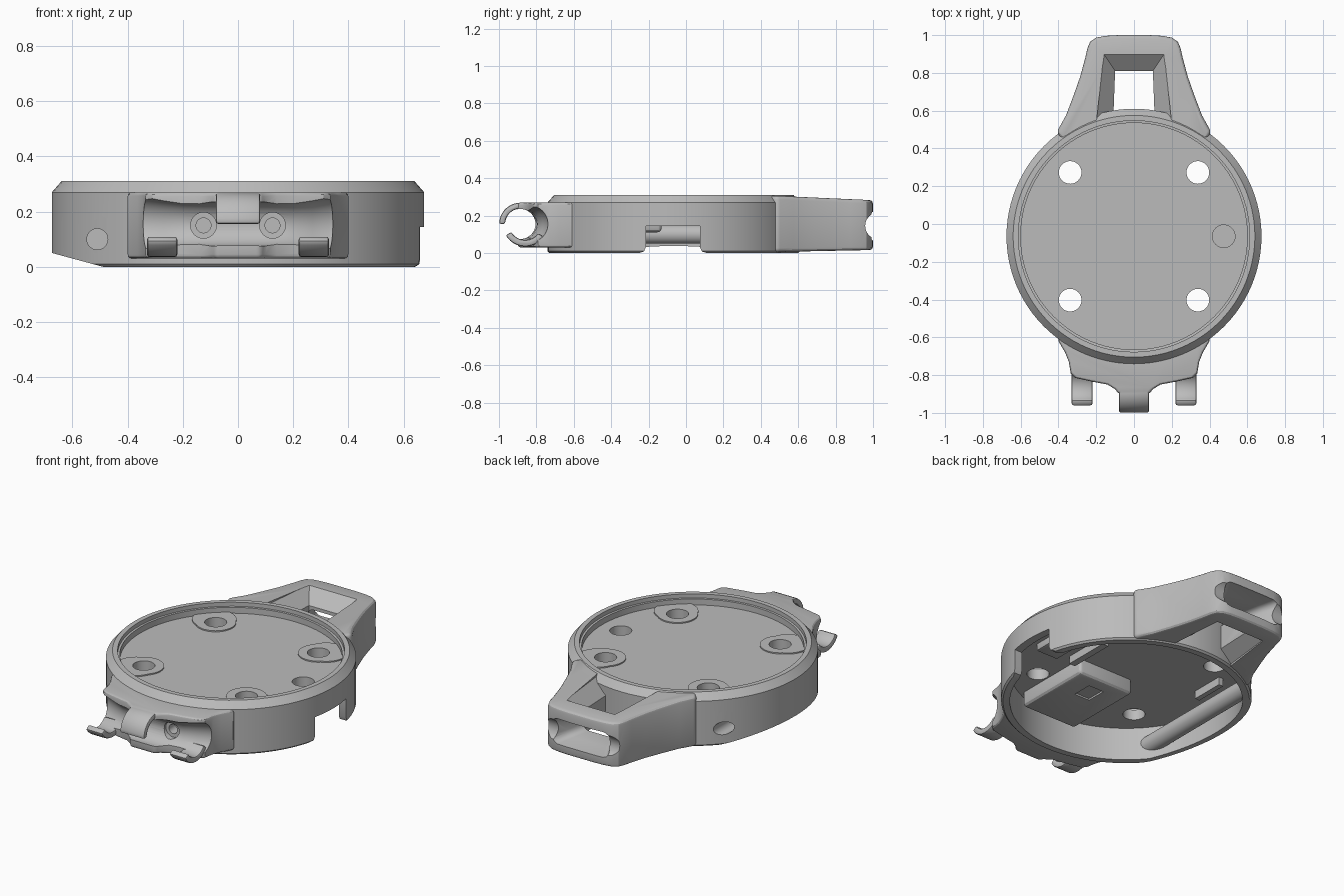
import bpy, bmesh, math
from math import cos, sin, pi, radians

if "Cube" in bpy.data.objects:
    bpy.data.objects.remove(bpy.data.objects["Cube"])

grey = bpy.data.materials.new("plain grey")
grey.use_nodes = True
grey.diffuse_color = (0.5, 0.5, 0.5, 1)
grey.node_tree.nodes["Principled BSDF"].inputs["Base Color"].default_value = grey.diffuse_color

CY = -0.065      # centre of the round case
R = 0.675        # its outer radius


def loft(name, rings):
    """Closed solid skinned through rings of equal point count."""
    bm = bmesh.new()
    loops = [[bm.verts.new(p) for p in ring] for ring in rings]
    n = len(loops[0])
    for a, b in zip(loops, loops[1:]):
        for i in range(n):
            j = (i + 1) % n
            bm.faces.new((a[i], a[j], b[j], b[i]))
    bm.faces.new(loops[0][::-1])
    bm.faces.new(loops[-1])
    bmesh.ops.recalc_face_normals(bm, faces=bm.faces)
    mesh = bpy.data.meshes.new(name)
    bm.to_mesh(mesh)
    bm.free()
    mesh.materials.append(grey)
    ob = bpy.data.objects.new(name, mesh)
    bpy.context.collection.objects.link(ob)
    return ob


def place(axis, u, v, w):
    return {"x": (w, u, v), "y": (u, w, v), "z": (u, v, w)}[axis]


def prism(name, pts, lo, hi, axis="z"):
    return loft(name, [[place(axis, u, v, w) for u, v in pts] for w in (lo, hi)])


def lathe(name, u, v, profile, axis="z", n=32):
    """Stack of circles given as (radius, position along the axis)."""
    return loft(name, [[place(axis, u + r * cos(2 * pi * i / n), v + r * sin(2 * pi * i / n), w)
                        for i in range(n)] for r, w in profile])


def rod(name, u, v, r, lo, hi, axis="z", n=32):
    return lathe(name, u, v, [(r, lo), (r, hi)], axis, n)


def box(name, x0, x1, y0, y1, z0, z1):
    return prism(name, [(x0, y0), (x1, y0), (x1, y1), (x0, y1)], z0, z1)


def apply(ob, mod):
    bpy.ops.object.select_all(action="DESELECT")
    bpy.context.view_layer.objects.active = ob
    ob.select_set(True)
    bpy.ops.object.modifier_apply(modifier=mod.name)


def bevel(ob, width, segments=3, angle=35):
    m = ob.modifiers.new("Bevel", "BEVEL")
    m.width, m.segments, m.angle_limit = width, segments, radians(angle)
    apply(ob, m)
    return ob


def combine(ob, other, op):
    m = ob.modifiers.new("Bool", "BOOLEAN")
    m.operation, m.solver, m.object = op, "EXACT", other
    apply(ob, m)
    bpy.data.objects.remove(other)


def cut(ob, other):
    combine(ob, other, "DIFFERENCE")


def join(ob, other):
    combine(ob, other, "UNION")


def mirrored(half):
    return half + [(-x, y) for x, y in reversed(half)]


# Round case with a chamfered top edge
case = lathe("case", 0, CY, [(R - 0.01, 0), (R, 0.01), (R, 0.27), (R - 0.035, 0.31)], n=96)

# Strap lug: tapered outline, thinner towards the free end
outline = mirrored([(0.38, 0.45), (0.41, 0.485), (0.36, 0.575), (0.32, 0.68), (0.285, 0.78), (0.258, 0.88),
                    (0.247, 0.93), (0.232, 0.965), (0.2, 0.987), (0.15, 0.996), (0.08, 1.0)])
lug = loft("lug", [[(x, y, 0.005 + 0.02 * max(0, y - 0.45)) for x, y in outline],
                   [(x, y, 0.307 - 0.045 * max(0, y - 0.45)) for x, y in outline]])
bevel(lug, 0.02, angle=50)


def opening(half_near, half_far, near, far, z):
    return [(half_near, near, z), (half_far, far, z), (-half_far, far, z), (-half_near, near, z)]


# Funnel-shaped opening from above and below
funnel = loft("funnel", [opening(0.2, 0.16, 0.53, 0.9, -0.03), opening(0.2, 0.16, 0.53, 0.89, 0.02),
                         opening(0.11, 0.1, 0.55, 0.81, 0.075), opening(0.11, 0.1, 0.55, 0.81, 0.215),
                         opening(0.2, 0.16, 0.53, 0.9, 0.29), opening(0.2, 0.16, 0.53, 0.9, 0.34)])
cut(lug, funnel)

# Strap slot flaring towards the end face
slot = loft("slot", [[(hx, y, lo), (hx, y, hi), (-hx, y, hi), (-hx, y, lo)] for hx, y, lo, hi in
                     ((0.09, 0.7, 0.095, 0.195), (0.11, 0.82, 0.095, 0.195),
                      (0.145, 0.91, 0.085, 0.205), (0.2, 1.02, 0.06, 0.225))])
cut(lug, bevel(slot, 0.035, 4))
cut(lug, rod("end_groove", 1.03, 0.145, 0.072, -0.5, 0.5, "x"))
join(case, lug)

# Clip block with a channel that flares towards both sides
front = mirrored([(0.39, -0.5), (0.4, -0.62), (0.365, -0.68), (0.345, -0.73), (0.335, -0.79),
                  (0.31, -0.815), (0.22, -0.835), (0.14, -0.85), (0.1, -0.875), (0.08, -0.9)])
clip = bevel(prism("clip", front, 0.03, 0.27), 0.015, angle=50)
PY, PZ = -0.885, 0.155
stations = ((-0.4, 0.055, 0.1), (-0.33, 0.045, 0.1), (-0.27, 0.03, 0.09), (-0.2, 0.01, 0.082), (-0.12, 0, 0.08))
stations += tuple((-x, shift, r) for x, shift, r in reversed(stations))
cut(clip, loft("channel", [[(x, PY + shift + r * cos(2 * pi * i / 40), PZ + r * sin(2 * pi * i / 40))
                            for i in range(40)] for x, shift, r in stations]))


def hook(name, x0, x1, cy, a0, a1, outer, inner):
    """Curved finger following the channel."""
    steps = [radians(a0 + (a1 - a0) * i / 12) for i in range(13)]
    arc = [(cy + outer * cos(a), PZ + outer * sin(a)) for a in steps]
    arc += [(cy + inner * cos(a), PZ + inner * sin(a)) for a in reversed(steps)]
    return bevel(prism(name, arc, x0, x1, "x"), 0.01, 2, 50)


join(clip, hook("upper_hook", -0.08, 0.08, PY, 55, 180, 0.114, 0.082))
for s in (-1, 1):
    join(clip, hook("lower_hook", min(s * 0.22, s * 0.33), max(s * 0.22, s * 0.33),
                    PY + 0.025, 325, 210, 0.12, 0.085))
join(case, clip)

# Top recess and hollow underside
cut(case, lathe("recess", 0, CY, [(0.6, 0.25), (0.6, 0.285), (0.612, 0.286), (0.612, 0.4)], n=96))
cut(case, rod("cavity", 0, CY, 0.628, -0.1, 0.195, n=96))

# Side tunnel, open at both ends and closed in the middle
tunnel = rod("tunnel", -0.51, 0.1, 0.05, -0.6, 0.5, "y")
combine(tunnel, rod("tunnel_limit", 0, CY, 0.65, -0.1, 0.4, n=96), "INTERSECT")
join(case, tunnel)
cut(case, prism("slope", [(-0.9, 0.111), (-0.49, 0), (-0.48, -0.1), (-0.9, -0.1)], -0.9, 0.9, "y"))
for lo, hi in ((-0.9, -0.12), (0.0, 0.9)):
    cut(case, rod("tunnel_hole", -0.51, 0.1, 0.038, lo, hi, "y"))

# Notch in the side wall
notch = [(-0.25, -0.05), (-0.25, 0), (-0.225, 0.008), (-0.215, 0.03), (-0.215, 0.145),
         (0.075, 0.145), (0.075, 0.03), (0.085, 0.008), (0.11, 0), (0.11, -0.05)]
cut(case, prism("notch", notch, 0.5, 0.9, "x"))

# Screw pads that run out to the rim, and through holes
for sx in (-1, 1):
    for sy in (-1, 1):
        x, y = 0.338 * sx, CY + 0.338 * sy
        join(case, rod("pad", x, y, 0.11, 0.22, 0.257))
        join(case, rod("pad_root", 0.368 * sx, CY + 0.368 * sy, 0.12, 0.221, 0.257))
        cut(case, rod("screw_hole", x, y, 0.06, -0.1, 0.5))
    # Sockets in the clip channel
    cut(case, lathe("socket", 0.125 * sx, 0.15, [(0.047, -0.88), (0.047, -0.79),
                                                 (0.027, -0.789), (0.027, -0.705)], "y"))

# Sensor housing and its blind hole
housing = box("sensor_housing", 0.4, 0.55, -0.17, 0.04, 0.155, 0.22)
join(case, bevel(housing, 0.015, 2))
cut(case, rod("blind_hole", 0.475, CY, 0.06, 0.18, 0.5))

# Inner block and ribs under the floor
block = bevel(box("inner_block", -0.1, 0.27, -0.62, -0.13, 0.11, 0.23), 0.025, 3)
cut(block, box("inner_block_mark", 0.04, 0.14, -0.33, -0.21, 0.1, 0.12))
join(case, block)
join(case, box("inner_rib", 0.29, 0.33, -0.15, 0.13, 0.15, 0.22))
join(case, box("inner_post", -0.46, -0.43, 0.0, 0.2, 0.148, 0.22))

# Smooth curved walls, crisp edges
bpy.ops.object.select_all(action="DESELECT")
bpy.context.view_layer.objects.active = case
case.select_set(True)
bpy.ops.object.shade_smooth_by_angle(angle=radians(28))
